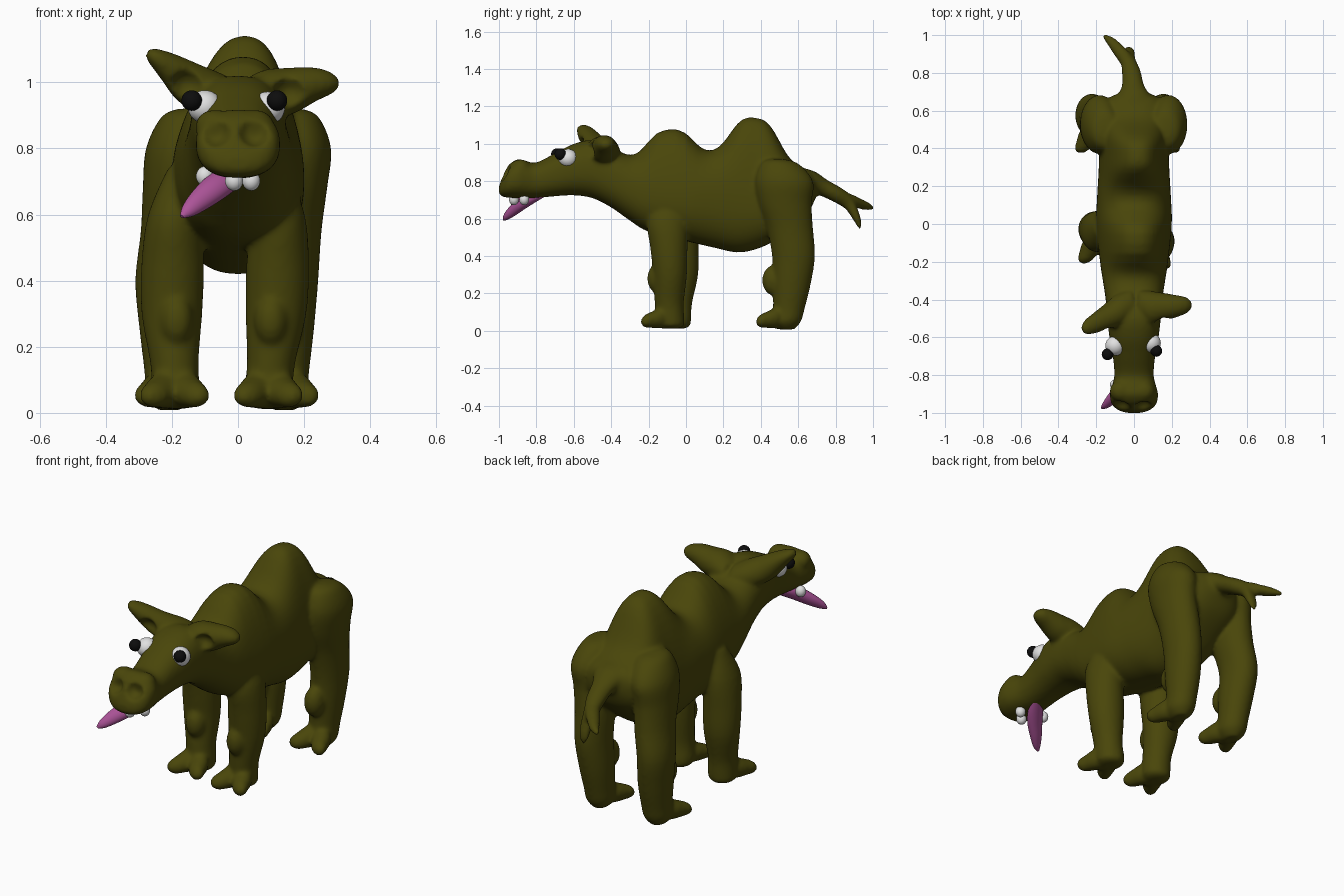
import bpy, bmesh, math
from mathutils import Vector

if "Cube" in bpy.data.objects:
    bpy.data.objects.remove(bpy.data.objects["Cube"])

X, Y, Z = Vector((1, 0, 0)), Vector((0, 1, 0)), Vector((0, 0, 1))


def material(name, color):
    m = bpy.data.materials.new(name)
    m.use_nodes = True
    m.diffuse_color = (*color, 1)
    m.node_tree.nodes["Principled BSDF"].inputs["Base Color"].default_value = (*color, 1)
    return m


OLIVE = material("olive hide", (0.067, 0.061, 0.003))
WHITE = material("off white", (0.75, 0.75, 0.75))
BLACK = material("black", (0.004, 0.004, 0.004))
PINK = material("tongue pink", (0.42, 0.09, 0.32))


def finish(name, bm, mat):
    bmesh.ops.recalc_face_normals(bm, faces=bm.faces)
    mesh = bpy.data.meshes.new(name)
    bm.to_mesh(mesh)
    bm.free()
    mesh.materials.append(mat)
    ob = bpy.data.objects.new(name, mesh)
    bpy.context.collection.objects.link(ob)
    bpy.ops.object.select_all(action="DESELECT")
    ob.select_set(True)
    bpy.context.view_layer.objects.active = ob
    bpy.ops.object.shade_smooth_by_angle(angle=math.radians(50))
    return ob


def smooth_rows(rows, steps=4):
    """Catmull-Rom interpolation through rows of numbers."""
    out = []
    for i in range(len(rows) - 1):
        a, b, c, d = (rows[max(0, min(len(rows) - 1, i + k))] for k in (-1, 0, 1, 2))
        for s in range(steps):
            t = s / steps
            out.append([q + t / 2 * (r - p + t * (2 * p - 5 * q + 4 * r - e
                        + t * (3 * (q - r) + e - p))) for p, q, r, e in zip(a, b, c, d)])
    return out + [list(rows[-1])]


def loft(name, rows, u, v, mat=OLIVE, sides=32, power=1.0, bump=None):
    """Skin elliptical rings (x, y, z, radius along u, radius along v)."""
    bm = bmesh.new()
    rings = []
    for x, y, z, ra, rb in smooth_rows(rows):
        ra, rb = max(ra, 0.002), max(rb, 0.002)
        ring = []
        for k in range(sides):
            a = math.tau * k / sides
            c, s = math.cos(a), math.sin(a)
            c = math.copysign(abs(c) ** power, c)
            s = math.copysign(abs(s) ** power, s)
            p = Vector((x, y, z)) + u * ra * c + v * rb * s
            if bump and s > 0:
                p += (v + X * .1) * bump(y) * s ** 2.5
            ring.append(bm.verts.new(p))
        rings.append(ring)
    for r, q in zip(rings, rings[1:]):
        for k in range(sides):
            j = (k + 1) % sides
            bm.faces.new((r[k], r[j], q[j], q[k]))
    bm.faces.new(rings[0])
    bm.faces.new(rings[-1])
    return finish(name, bm, mat)


def ball(name, center, radii, mat=OLIVE):
    bm = bmesh.new()
    bmesh.ops.create_uvsphere(bm, u_segments=24, v_segments=16, radius=1)
    for p in bm.verts:
        p.co = Vector(center) + Vector([a * b for a, b in zip(p.co, radii)])
    return finish(name, bm, mat)


def hollow(ob, center, radii):
    """Scoop an ellipsoid out of a part."""
    cutter = ball("hollow_cutter", center, radii)
    cutter.hide_render = True
    mod = ob.modifiers.new("hollow", "BOOLEAN")
    mod.operation, mod.object = "DIFFERENCE", cutter
    bpy.context.view_layer.objects.active = ob
    bpy.ops.object.modifier_apply(modifier=mod.name)
    bpy.data.objects.remove(cutter)


# Head, neck and trunk in one skin: y, top, bottom, half width
profile = [
    (-1.0, .775, .735, .04), (-.99, .8, .722, .075), (-.97, .85, .715, .105),
    (-.945, .89, .712, .122), (-.9, .918, .71, .128), (-.86, .91, .71, .118),
    (-.8, .9, .71, .104), (-.7, .95, .72, .112), (-.6, 1.0, .725, .13),
    (-.5, 1.02, .71, .142), (-.4, .98, .66, .15), (-.3, .935, .59, .165),
    (-.2, .92, .53, .18), (0, .93, .48, .2), (.15, .955, .445, .195),
    (.27, .94, .42, .188), (.37, .93, .435, .185), (.47, .92, .48, .19),
    (.56, .895, .55, .19), (.63, .87, .61, .17), (.67, .85, .66, .13), (.7, .81, .73, .06)]


def humps(y):
    return (.155 * math.exp(-abs((y + .085) / .145) ** 3)
            + .21 * math.exp(-abs((y - .365) / .15) ** 3))


body = loft("body", [(0, y, (t + b) / 2, w, (t - b) / 2) for y, t, b, w in profile],
            X, Z, sides=48, power=.85, bump=humps)
hide = [body]
# Nostrils in raised mounds
for x in (-.07, .05):
    hollow(body, (x, -.98, .852), (.048, .052, .046))
    hide.append(ball("nostril_mound", (x, -.885, .868), (.06, .055, .05)))

# Legs: z, x, y, half width, half depth
front_leg = [(.74, .1, -.08, .05, .06), (.6, .122, -.1, .08, .108),
             (.45, .12, -.092, .095, .1), (.3, .115, -.085, .092, .09),
             (.15, .1, -.09, .073, .078), (.07, .092, -.085, .074, .076),
             (.03, .092, -.08, .068, .07), (.012, .092, -.08, .035, .045)]
hind_leg = [(.92, .165, .48, .03, .03), (.895, .17, .5, .075, .1),
            (.8, .182, .525, .1, .155), (.68, .175, .53, .095, .142),
            (.55, .16, .555, .093, .124), (.4, .155, .575, .088, .115),
            (.25, .145, .565, .085, .102), (.12, .14, .55, .075, .085),
            (.05, .14, .535, .07, .08), (.008, .14, .535, .035, .045)]

for end, rows, knee in (("front", front_leg, (.1, -.15, .28)),
                        ("hind", hind_leg, (.14, .465, .27))):
    for side, sign in (("left", 1), ("right", -1)):
        def shift(z):
            """The right legs lean outward and the front one steps back."""
            if sign > 0:
                return Vector((0, 0, 0))
            if end == "front":
                return Vector((-.1 + .05 * z, .03 + .1 * min(.3, z), 0))
            return Vector((-.068 + .08 * min(1, max(0, z - .4) / .45), 0, 0))

        def place(x, y, z):
            return Vector((sign * x, y, z)) + shift(z)

        tag = end + "_" + side
        hide.append(loft(tag + "_leg", [(*place(x, y, z), a, b) for z, x, y, a, b in rows], X, Y))
        hide.append(ball(tag + "_knee", place(*knee), (.052, .058, .08)))
        # Splayed toes
        fx, fy, _ = place(rows[-1][1], rows[-1][2], 0)
        for toe in (-1, 1):
            hide.append(loft(tag + "_toe",
                 [(fx, fy, .075, .03, .03), (fx + toe * .02, fy - .04, .072, .058, .058),
                  (fx + toe * .048, fy - .1, .06, .05, .045),
                  (fx + toe * .067, fy - .14, .052, .04, .034),
                  (fx + toe * .073, fy - .16, .048, .015, .015)], X, Z, sides=20))

# Ears, scooped at the base
right_ear = loft("right_ear", [
    (-.03, -.43, .95, .06, .08), (-.09, -.46, .97, .07, .085), (-.15, -.495, 1.0, .065, .07),
    (-.21, -.525, 1.048, .044, .055), (-.255, -.545, 1.08, .026, .04),
    (-.277, -.55, 1.093, .01, .015)], Vector((.57, 0, .82)), Y)
hollow(right_ear, (-.155, -.57, .99), (.05, .045, .045))
left_ear = loft("left_ear", [
    (.03, -.43, .95, .06, .08), (.09, -.445, .965, .074, .09), (.16, -.44, .975, .07, .075),
    (.23, -.435, .995, .052, .058), (.28, -.43, 1.0, .035, .042),
    (.308, -.43, 1.0, .012, .015)], Vector((-.15, 0, .99)), Y)
hollow(left_ear, (.155, -.52, .97), (.05, .045, .045))
hide += [right_ear, left_ear]

# Forked tail
slant = Vector((0, .5, .86))
hide.append(loft("tail", [
    (0, .56, .82, .13, .07), (0, .66, .8, .095, .06), (-.005, .73, .768, .06, .047),
    (-.015, .81, .727, .05, .043), (-.03, .87, .685, .039, .038),
    (-.027, .907, .62, .033, .029), (-.027, .928, .57, .024, .02),
    (-.027, .935, .548, .01, .01)], X, slant))
hide.append(loft("tail_fork", [
    (-.02, .82, .72, .03, .03), (-.05, .88, .7, .037, .032), (-.09, .93, .68, .033, .028),
    (-.13, .975, .665, .024, .021), (-.165, 1.0, .658, .01, .01)],
    Vector((.75, .66, 0)), Z))

# Fuse all hide parts into one soft skin
for ob in hide:
    ob.select_set(True)
bpy.context.view_layer.objects.active = body
bpy.ops.object.join()
fuse = body.modifiers.new("fuse", "REMESH")
fuse.mode, fuse.voxel_size, fuse.use_smooth_shade = "VOXEL", .01, True
soften = body.modifiers.new("soften", "SMOOTH")
soften.factor, soften.iterations = .5, 10

# Eyes
for side, c, p in (("right", (-.1, -.645, .926), (-.14, -.69, .945)),
                   ("left", (.09, -.63, .922), (.118, -.672, .945))):
    ball(side + "_eye", c, (.052, .052, .05), WHITE)
    ball(side + "_pupil", p, (.031, .031, .031), BLACK)

# Teeth and lolling tongue
for x, y, z in ((-.1, -.85, .716), (-.012, -.92, .702), (.04, -.865, .702)):
    ball("tooth", (x, y, z), (.027, .026, .03), WHITE)
loft("tongue", [(.01, -.77, .735, .03, .025), (-.03, -.83, .71, .04, .036),
                (-.07, -.88, .68, .038, .038), (-.115, -.925, .643, .03, .032),
                (-.15, -.96, .612, .019, .021), (-.17, -.975, .594, .006, .006)],
     Vector((.65, -.55, -.1)).normalized(), Vector((-.5, -.35, .8)).normalized(), PINK)
